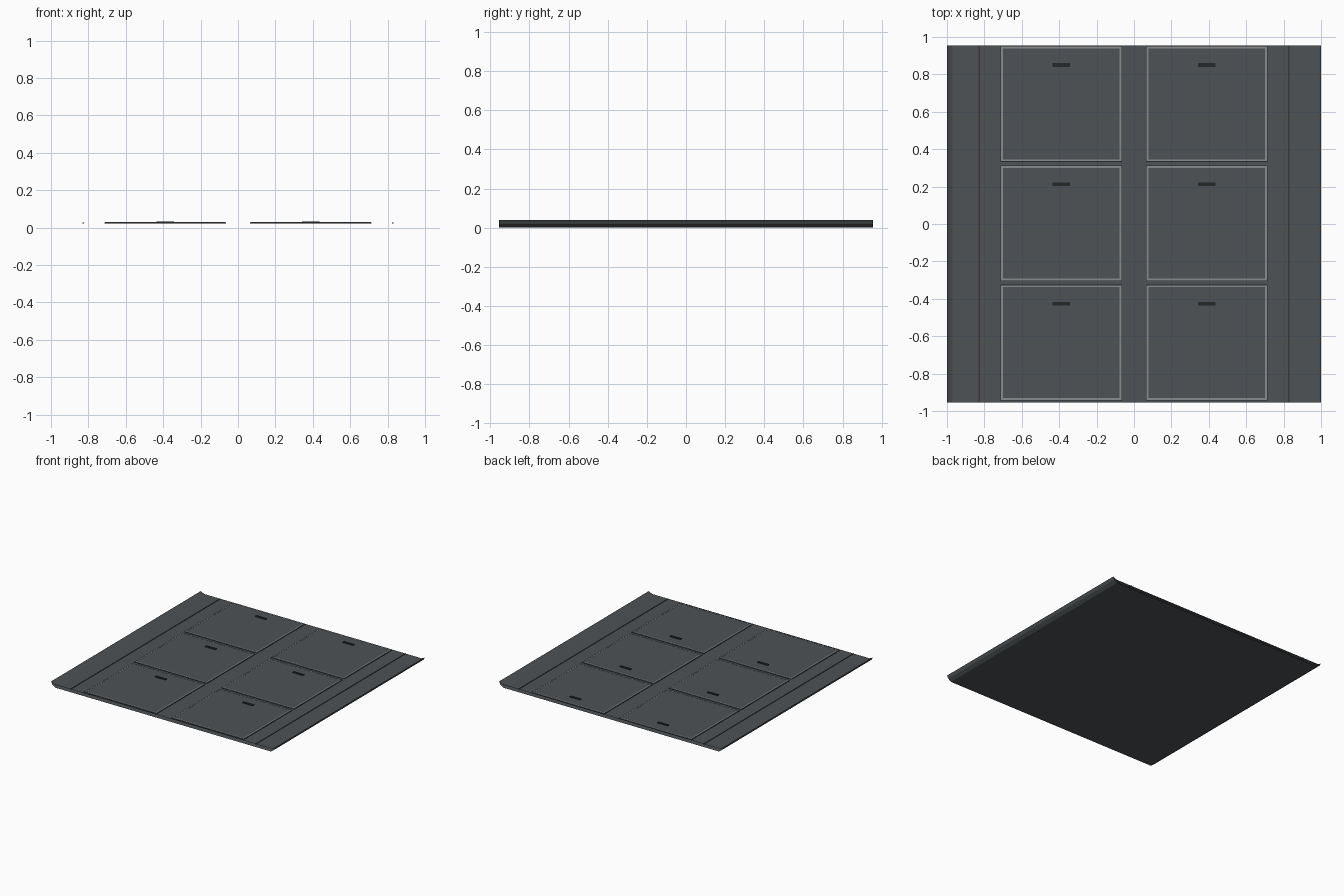
import bpy, bmesh

if "Cube" in bpy.data.objects:
    bpy.data.objects.remove(bpy.data.objects["Cube"])

def material(name, rgb):
    m = bpy.data.materials.new(name)
    m.diffuse_color = (*rgb, 1)
    m.use_nodes = True
    m.node_tree.nodes["Principled BSDF"].inputs["Base Color"].default_value = m.diffuse_color
    return m

slate = material("slate", (0.075, 0.085, 0.09))
dark = material("dark", (0.018, 0.02, 0.022))
light = material("light_edge", (0.25, 0.26, 0.27))
brown = material("seam_brown", (0.045, 0.037, 0.033))

HALF = 0.955      # half depth of the plate
TOP = 0.024       # level of the upper sheet

def finish(bm, name, mat):
    me = bpy.data.meshes.new(name)
    bm.to_mesh(me)
    bm.free()
    me.materials.append(mat)
    ob = bpy.data.objects.new(name, me)
    bpy.context.collection.objects.link(ob)
    return ob

def box(name, x0, x1, y0, y1, z0, z1, mat):
    bm = bmesh.new()
    bmesh.ops.create_cube(bm, size=1)
    for v in bm.verts:
        v.co = ((x0 + x1) / 2 + v.co.x * (x1 - x0),
                (y0 + y1) / 2 + v.co.y * (y1 - y0),
                (z0 + z1) / 2 + v.co.z * (z1 - z0))
    return finish(bm, name, mat)

def frame(name, x0, x1, y0, y1, width, z0, z1, mat):
    # rectangular ring: top face plus outer and inner walls
    bm = bmesh.new()
    def loop(d, z):
        return [bm.verts.new((x, y, z)) for x, y in
                ((x0 + d, y0 + d), (x1 - d, y0 + d), (x1 - d, y1 - d), (x0 + d, y1 - d))]
    rings = [loop(0, z0), loop(0, z1), loop(width, z1), loop(width, z0)]
    for a, b in zip(rings, rings[1:]):
        for i in range(4):
            j = (i + 1) % 4
            bm.faces.new((a[i], a[j], b[j], b[i]))
    return finish(bm, name, mat)

# Base plate: open-ended shell with upturned side lips
right = [(0.962, 0), (0.988, 0.018), (1.0, 0.04), (0.988, 0.032), (0.97, TOP)]
profile = right + [(-x, z) for x, z in reversed(right)]
bm = bmesh.new()
front = [bm.verts.new((x, -HALF, z)) for x, z in profile]
back = [bm.verts.new((x, HALF, z)) for x, z in profile]
for i in range(len(profile)):
    j = (i + 1) % len(profile)
    bm.faces.new((front[i], back[i], back[j], front[j]))
bmesh.ops.reverse_faces(bm, faces=[f for f in bm.faces
                                   if abs(f.calc_center_median().x) < 0.01
                                   and (f.normal.z > 0) != (f.calc_center_median().z > 0.01)])
plate = finish(bm, "base_plate", slate)

for side in (-1, 1):
    tag = "left" if side < 0 else "right"
    # Long seam strips and dark lip trims
    box(f"seam_{tag}", side * 0.827 - 0.004, side * 0.827 + 0.004,
        -HALF, HALF, TOP - 0.002, TOP + 0.003, brown)
    # Three tiles per column with outline, light rim and handle slot
    xa, xb = sorted((side * 0.064, side * 0.714))
    for row in range(3):
        y0 = -0.944 + row * 0.638
        y1 = y0 + 0.62
        n = f"{tag}_{row + 1}"
        frame(f"tile_border_{n}", xa, xb, y0, y1, 0.006, TOP - 0.001, TOP + 0.002, dark)
        frame(f"tile_rim_{n}", xa + 0.004, xb - 0.004, y0 + 0.004, y1 - 0.004,
              0.010, TOP - 0.001, TOP + 0.005, light)
        box(f"tile_{n}", xa + 0.014, xb - 0.014, y0 + 0.014, y1 - 0.014,
            TOP - 0.001, TOP + 0.004, slate)
        cx, cy = side * 0.39, y0 + 0.518
        box(f"handle_{n}", cx - 0.047, cx + 0.047, cy - 0.01, cy + 0.01,
            TOP, TOP + 0.009, dark)
